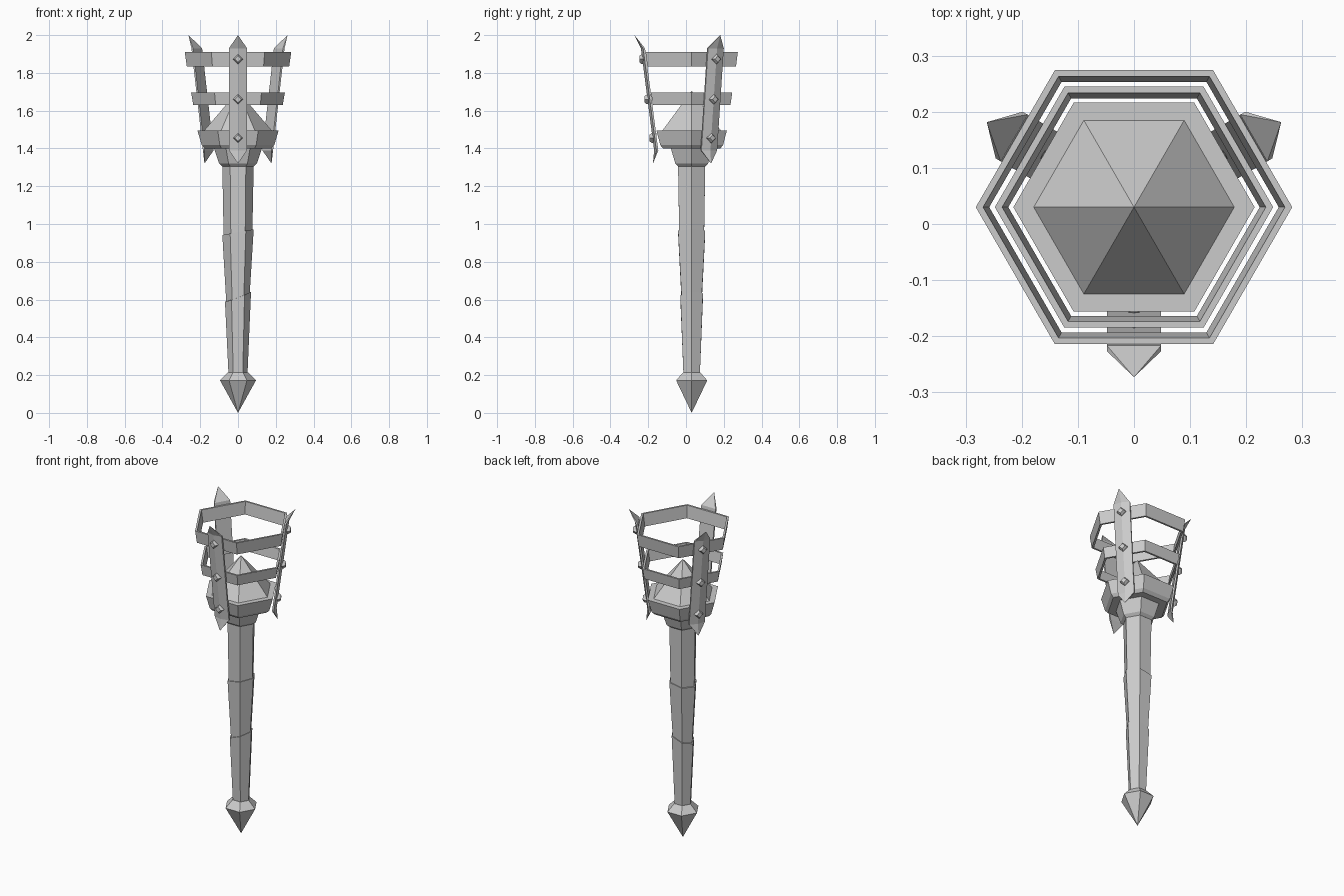
import bpy, bmesh, math
from mathutils import Vector, Matrix

if "Cube" in bpy.data.objects:
    bpy.data.objects.remove(bpy.data.objects["Cube"])

CY = 0.03  # the torch axis sits slightly behind the centre


def make(name, verts, faces):
    me = bpy.data.meshes.new(name)
    bm = bmesh.new()
    vs = [bm.verts.new(v) for v in verts]
    for f in faces:
        bm.faces.new([vs[i] for i in f])
    bmesh.ops.remove_doubles(bm, verts=bm.verts, dist=1e-5)
    bmesh.ops.recalc_face_normals(bm, faces=bm.faces)
    bm.to_mesh(me)
    bm.free()
    ob = bpy.data.objects.new(name, me)
    bpy.context.collection.objects.link(ob)
    return ob


def hex_lathe(name, profile, closed=False):
    """Six-sided lathe; profile rows are (radius, z, x tilt, y tilt)."""
    verts, faces, n = [], [], len(profile)
    for row in profile:
        r, z, tx, ty = (tuple(row) + (0, 0))[:4]
        for k in range(6):
            x, y = r * math.cos(k * math.pi / 3), r * math.sin(k * math.pi / 3)
            verts.append((x, y + CY, z + tx * x + ty * y))
    for i in range(n if closed else n - 1):
        j = (i + 1) % n
        for k in range(6):
            m = (k + 1) % 6
            faces.append((i * 6 + k, i * 6 + m, j * 6 + m, j * 6 + k))
    if not closed:
        faces += [tuple(range(6)), tuple(range((n - 1) * 6, n * 6))]
    # pointed ends: collapse the cap into the tip
    if not closed:
        faces = [f for f in faces if len(f) == 4 or profile[f[0] // 6][0] > 0]
    me_faces = []
    keep = {}
    for f in faces:
        g = []
        for i in f:
            key = tuple(round(c, 5) for c in verts[i])
            i = keep.setdefault(key, i)
            if i not in g:
                g.append(i)
        if len(g) > 2:
            me_faces.append(g)
    return make(name, verts, me_faces)


# handle: pommel and three overlapping wraps with slanted lips
hex_lathe("pommel", [(0, 0), (0.095, 0.172), (0.052, 0.215)])
hex_lathe("handle_lower", [(0.05, 0.2), (0.069, 0.615, 0.38, 0.08)])
hex_lathe("handle_middle", [(0.061, 0.59, 0.38), (0.083, 0.957, 0.18)])
hex_lathe("handle_upper", [(0.076, 0.94, 0.18), (0.083, 1.31)])

# bowl and pointed fuel heap
hex_lathe("bowl", [(0.083, 1.305), (0.1, 1.32), (0.127, 1.40), (0.175, 1.40),
                   (0.192, 1.418), (0.215, 1.495), (0.18, 1.495)])
hex_lathe("fuel_heap", [(0.183, 1.49), (0, 1.705)])

# basket hoops
for name, r, z0, z1 in (("middle_hoop", 0.248, 1.63, 1.695),
                        ("top_hoop", 0.282, 1.835, 1.91)):
    hex_lathe(name, [(r - 0.011, z0), (r, z1), (r - 0.013, z1), (r - 0.024, z0)], True)


def inner(z):
    """Distance of a prong's inner face from the axis at height z."""
    return 0.178 + (z - 1.40) * 0.13


def prong(name, turn):
    # rows of ridged cross-section, ending in an outward point at each end
    w = 0.048
    verts, faces = [(0.205, 0, 1.32)], []
    for z in (1.39, 1.93):
        r = inner(z)
        verts += [(r, -w, z), (r + 0.01, -w, z), (r + 0.022, 0, z),
                  (r + 0.01, w, z), (r, w, z)]
    verts.append((0.303, 0, 2.0))
    for k in range(5):
        m = (k + 1) % 5
        faces += [(0, 1 + k, 1 + m), (1 + k, 1 + m, 6 + m, 6 + k), (11, 6 + k, 6 + m)]
    ob = make(name, verts, faces)
    ob.matrix_world = turn


def stud(name, turn, z):
    # diamond-headed rivet
    verts, r = [], inner(z)
    for d, s in ((r + 0.002, 0.026), (r + 0.026, 0.026), (r + 0.038, 0.017)):
        verts += [(d, -s, z), (d, 0, z - s), (d, s, z), (d, 0, z + s)]
    faces = [(0, 1, 2, 3), (8, 9, 10, 11)]
    for b in (0, 4):
        faces += [(b + k, b + (k + 1) % 4, b + 4 + (k + 1) % 4, b + 4 + k) for k in range(4)]
    make(name, verts, faces).matrix_world = turn


# three prongs with three studs each
for label, angle in (("front", -90), ("right", 30), ("left", 150)):
    turn = Matrix.Translation(Vector((0, CY, 0))) @ Matrix.Rotation(math.radians(angle), 4, 'Z')
    prong(label + "_prong", turn)
    for part, z in (("low", 1.455), ("mid", 1.66), ("high", 1.873)):
        stud(f"{label}_{part}_stud", turn, z)
